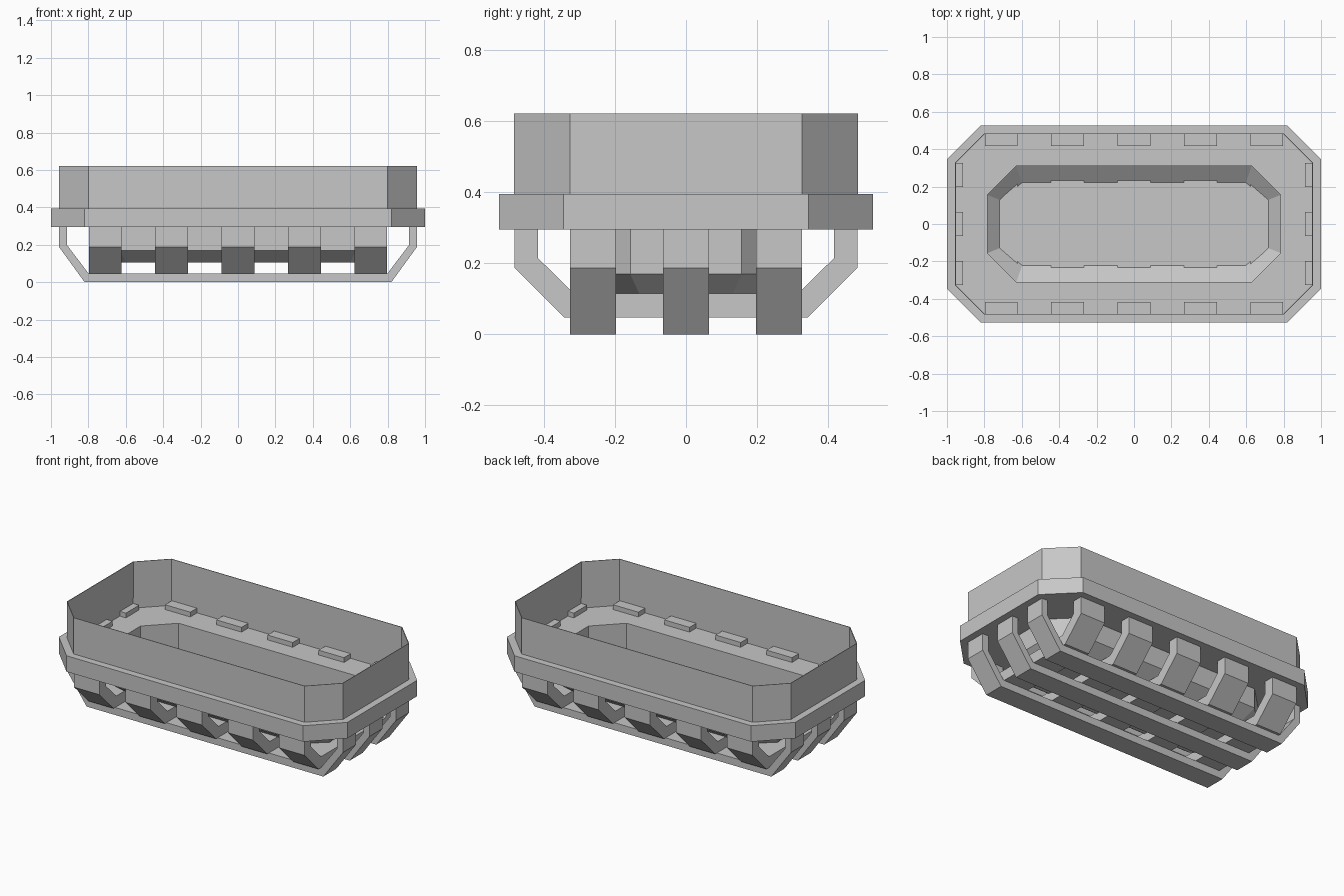
import bpy
import bmesh

cube = bpy.data.objects.get("Cube")
if cube:
    bpy.data.objects.remove(cube, do_unlink=True)

# One plain grey for the whole model
grey = bpy.data.materials.new("light grey")
grey.use_nodes = True
colour = (0.57, 0.57, 0.57, 1)
grey.diffuse_color = colour
grey.node_tree.nodes["Principled BSDF"].inputs["Base Color"].default_value = colour


def finish(name, bm):
    bmesh.ops.recalc_face_normals(bm, faces=bm.faces)
    mesh = bpy.data.meshes.new(name)
    bm.to_mesh(mesh)
    bm.free()
    mesh.materials.append(grey)
    obj = bpy.data.objects.new(name, mesh)
    bpy.context.collection.objects.link(obj)
    return obj


def octagon(size):
    """Rectangle with cut corners: half sizes (x, y) and where the cuts begin."""
    x, y, cx, cy = size
    return [(x, -cy), (x, cy), (cx, y), (-cx, y),
            (-x, cy), (-x, -cy), (-cx, -y), (cx, -y)]


def loft(name, sections, closed):
    """Join octagons at successive heights; cap the ends or close the loop."""
    bm = bmesh.new()
    rings = [[bm.verts.new((x, y, z)) for x, y in octagon(size)]
             for size, z in sections]
    pairs = list(zip(rings, rings[1:]))
    if closed:
        pairs.append((rings[-1], rings[0]))
    else:
        bm.faces.new(rings[0])
        bm.faces.new(rings[-1])
    for a, b in pairs:
        for i in range(8):
            j = (i + 1) % 8
            bm.faces.new((a[i], a[j], b[j], b[i]))
    return finish(name, bm)


def strap(name, outer, inner, centre, width, across):
    """U-shaped band from a half profile of (distance, height) points."""
    def both_sides(half):
        return half + [(-d, z) for d, z in reversed(half)]

    a, b = both_sides(outer), both_sides(inner)
    bm = bmesh.new()

    def corner(point, side):
        d, z = point
        s = centre + side * width / 2
        return bm.verts.new((s, d, z) if across else (d, s, z))

    rows = [[corner(p, -1), corner(p, 1), corner(q, 1), corner(q, -1)]
            for p, q in zip(a, b)]
    for r, s in zip(rows, rows[1:]):
        for i in range(4):
            j = (i + 1) % 4
            bm.faces.new((r[i], r[j], s[j], s[i]))
    bm.faces.new(rows[0])
    bm.faces.new(rows[-1])
    return finish(name, bm)


# Main octagon outlines
rim = (1.0, 0.527, 0.82, 0.345)
wall = (0.957, 0.484, 0.80, 0.327)
pit = (0.788, 0.314, 0.63, 0.157)
base = (0.713, 0.225, 0.60, 0.127)


def inset(size, t=0.004):
    return tuple(v - t * k for v, k in zip(size, (1, 1, 0.4, 0.4)))


# Rim, floor and sunken hopper as one tray
loft("tray", [
    (base, 0.104), (pit, 0.17), (pit, 0.295),
    (rim, 0.295), (rim, 0.395), (wall, 0.395), (wall, 0.33),
    (inset(pit), 0.33), (inset(pit), 0.172), (inset(base), 0.107),
], closed=False)

# Thin upright wall standing on the rim
loft("upper_wall", [
    (wall, 0.395), (wall, 0.622), (inset(wall), 0.622), (inset(wall), 0.395),
], closed=True)

# Crosswise straps under the tray, with ends showing above the floor
top = 0.36
for i in range(5):
    strap(f"cross_strap_{i + 1}",
          [(0.483, top), (0.483, 0.187), (0.343, 0.047)],
          [(0.417, top), (0.417, 0.215), (0.316, 0.115)],
          (i - 2) * 0.355, 0.175, across=True)

# Lengthwise straps below them
for i in range(3):
    strap(f"long_strap_{i + 1}",
          [(0.956, top), (0.956, 0.187), (0.82, 0)],
          [(0.915, top), (0.915, 0.2), (0.80, 0.047)],
          (i - 1) * 0.262, 0.13, across=False)
